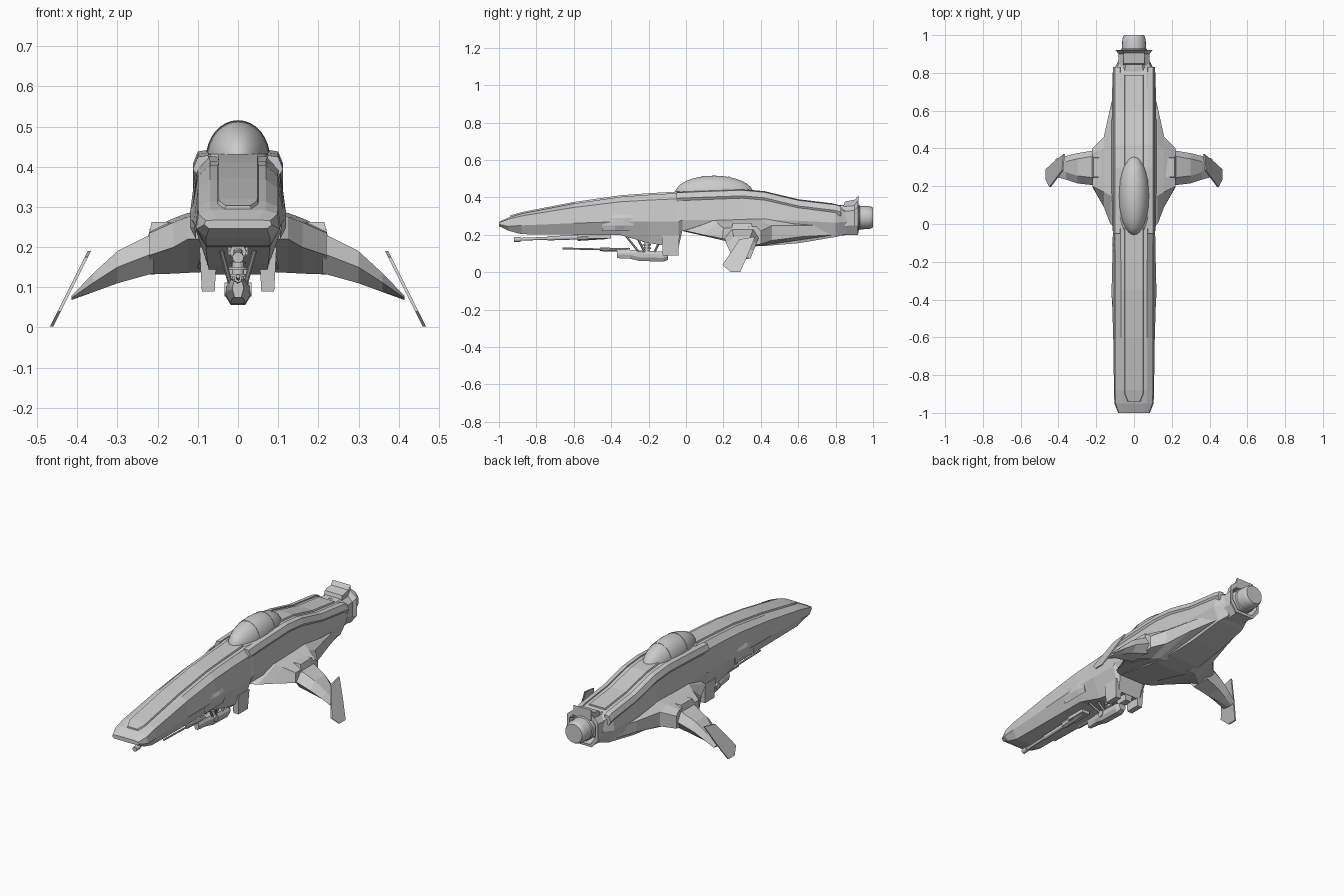
import bpy, bmesh, math
from mathutils import Vector

if "Cube" in bpy.data.objects:
    bpy.data.objects.remove(bpy.data.objects["Cube"])


def make(name, bm, mirror=False, smooth=False):
    bmesh.ops.recalc_face_normals(bm, faces=bm.faces[:])
    me = bpy.data.meshes.new(name)
    bm.to_mesh(me)
    bm.free()
    ob = bpy.data.objects.new(name, me)
    bpy.context.collection.objects.link(ob)
    if mirror:
        ob.modifiers.new("mirror", "MIRROR").use_mirror_merge = False
    if smooth:
        for o in bpy.context.selected_objects:
            o.select_set(False)
        ob.select_set(True)
        bpy.context.view_layer.objects.active = ob
        bpy.ops.object.shade_smooth_by_angle(angle=math.radians(35))
    return ob


def loft(name, rings, mirror=False, smooth=False, cap=True):
    """Skin a list of equally long closed rings."""
    bm = bmesh.new()
    vs = [[bm.verts.new(p) for p in r] for r in rings]
    n = len(vs[0])
    for a, b in zip(vs, vs[1:]):
        for i in range(n):
            j = (i + 1) % n
            bm.faces.new((a[i], a[j], b[j], b[i]))
    if cap:
        bm.faces.new(vs[0])
        bm.faces.new(vs[-1])
    return make(name, bm, mirror, smooth)


def sym(y, half):
    """Full ring in the xz plane from a right-hand half outline."""
    return [(x, y, z) for x, z in half] + [(-x, y, z) for x, z in reversed(half)]


def rod(name, a, b, r, r2=None, n=8, mirror=False):
    a, b = Vector(a), Vector(b)
    d = (b - a).normalized()
    u = d.orthogonal().normalized()
    v = d.cross(u)
    ring = lambda c, q: [c + q * (u * math.cos(t) + v * math.sin(t))
                         for t in (2 * math.pi * i / n for i in range(n))]
    return loft(name, [ring(a, r), ring(b, r if r2 is None else r2)], mirror, n > 8)


def box(name, x, y, z, mirror=False, taper=0.0):
    r = lambda zz, t: [(x[0] + t, y[0] + t, zz), (x[1] - t, y[0] + t, zz),
                       (x[1] - t, y[1] - t, zz), (x[0] + t, y[1] - t, zz)]
    return loft(name, [r(z[0], taper), r(z[1], 0)], mirror)


# Main hull: y, top z, side crease z, bottom z, half widths at top, crease, bottom
stations = [
    (-1.00, .268, .256, .246, .080, .084, .072),
    (-0.95, .292, .245, .222, .098, .104, .080),
    (-0.88, .313, .250, .203, .100, .106, .080),
    (-0.60, .367, .262, .200, .100, .110, .080),
    (-0.35, .403, .270, .198, .100, .118, .080),
    (-0.20, .414, .270, .155, .100, .115, .075),
    (-0.04, .423, .270, .132, .102, .112, .070),
    (-0.02, .425, .280, .220, .103, .115, .080),
    (0.30, .436, .280, .146, .104, .120, .100),
    (0.42, .425, .280, .140, .104, .120, .100),
    (0.60, .382, .275, .155, .104, .117, .090),
    (0.80, .358, .265, .188, .102, .114, .080),
    (0.86, .340, .270, .205, .075, .085, .060)]
loft("hull", [sym(y, [(wt - .03, zt), (wt, zt - .2 * (zt - zm)), (wm, zm), (wb, zb)])
              for y, zt, zm, zb, wt, wm, wb in stations])


def top(y):
    for a, b in zip(stations, stations[1:]):
        if a[0] <= y <= b[0]:
            return a[1] + (b[1] - a[1]) * (y - a[0]) / (b[0] - a[0])


# Raised deck spine along the top, and rails beside the rear half
deck_y = [-.94, -.9, -.88, -.6, -.35, -.2, -.04, .3, .42, .6, .79]
loft("deck_spine", [sym(y, [(w - .01, top(y) + .008), (w, top(y) - .02)])
                    for y, w in zip(deck_y, [.04, .057] + [.058] * 9)])
loft("deck_rail", [[(.068, y, top(y) - .03), (.074, y, top(y) + .006),
                    (.100, y, top(y) + .002), (.112, y, top(y) - .028), (.1, y, top(y) - .05)]
                   for y in (-.05, .1, .3, .42, .6, .8, .83)], mirror=True)

# Side panels at the swelling of the nose section
loft("side_panel", [[(.105, y, .22), (.105 + o, y, .25), (.105 + o, y, .29), (.105, y, .32)]
                    for y, o in ((-.45, .003), (-.38, .015), (-.33, .015), (-.28, .008))], mirror=True)

# Canopy, its sill and frame bands
for nm, scale, seg in (("canopy", (.08, .21, .096), 32), ("canopy_sill", (.09, .228, .026), 32)):
    bm = bmesh.new()
    bmesh.ops.create_uvsphere(bm, u_segments=seg, v_segments=16, radius=1)
    for v in bm.verts:
        v.co = Vector((v.co.x * scale[0], v.co.y * scale[1] + .15, v.co.z * scale[2] + .42))
    make(nm, bm, smooth=True)
for cy in (.09, .23):
    rings = []
    for y, k in ((cy - .005, .98), (cy - .005, 1.02), (cy + .005, 1.02), (cy + .005, .98)):
        s = k * math.sqrt(1 - ((y - .15) / .21) ** 2)
        rings.append([(.08 * s * math.cos(t), y, .42 + .096 * s * math.sin(t))
                      for t in (math.pi * i / 16 for i in range(17))])
    loft("canopy_band", rings, cap=False)

# Wing root blister, rings in yz stepping outward
roots = [
    (.08, [(-.02, .22), (.12, .285), (.42, .29), (.78, .25), (.80, .20), (.36, .138)]),
    (.125, [(.00, .22), (.15, .275), (.42, .285), (.62, .25), (.62, .19), (.36, .136)]),
    (.16, [(.09, .20), (.17, .262), (.40, .272), (.46, .25), (.46, .17), (.33, .134)]),
    (.22, [(.195, .18), (.20, .235), (.375, .245), (.40, .22), (.40, .15), (.28, .132)])]
loft("wing_root", [[(x, y, z) for y, z in r] for x, r in roots], mirror=True)

# Drooping wing, rings of leading edge, top, trailing edge, bottom
wings = [(.21, .205, .39, .235, .135), (.30, .215, .375, .19, .11),
         (.36, .235, .36, .135, .088), (.415, .25, .345, .078, .068)]
loft("wing", [[(x, a, (t + b) / 2), (x, a + .04, t), (x, c - .03, t),
               (x, c, (t + b) / 2), (x, c - .03, b), (x, a + .04, b)]
              for x, a, c, t, b in wings], mirror=True)
box("wing_hinge_cover", (.13, .215), (.25, .35), (.22, .262), True, -.01)

# Canted wingtip fin
fin = [(.37, .19), (.285, .175), (.195, .04), (.235, .002), (.29, .002), (.33, .09)]
loft("wingtip_fin", [[(.37 + (.19 - z) * .5 + o, y, z) for y, z in fin] for o in (-.004, .004)],
     mirror=True)

# Flared engine collar: half width, bottom z, top z
collar = [(.80, .085, .195, .355), (.90, .082, .20, .365), (.92, .097, .20, .385),
          (.922, .082, .215, .365), (.86, .068, .225, .35)]
loft("engine_collar", [sym(y, [(w * .55, t), (w, t - .035), (w, b + .05), (w * .6, b)])
                       for y, w, b, t in collar])
loft("collar_crest", [[(w, .84, .35), (w, .85, .378), (w, .905, .388), (w, .922, .41), (w, .922, .35)]
                      for w in (-.055, .055)])

# Round exhaust nozzle
nozzle = [(.82, .068), (.925, .068), (.93, .063), (.975, .062), (.99, .058), (1.0, .052)]
loft("exhaust_nozzle", [[(r * math.cos(t), y, .292 + r * math.sin(t))
                         for t in (2 * math.pi * i / 28 for i in range(28))] for y, r in nozzle],
     smooth=True)

# Upper nose gun
rod("nose_gun_barrel", (0, -.91, .175), (0, -.55, .188), .008, n=12)
rod("nose_gun_muzzle", (0, -.92, .174), (0, -.885, .176), .014, n=12)
rod("nose_gun_sleeve", (0, -.74, .181), (0, -.56, .187), .012, n=12)
rod("nose_gun_body", (0, -.58, .188), (0, -.42, .198), .021, n=8)
box("nose_gun_mount", (-.025, .025), (-.52, -.4), (.18, .21))

# Lower turret gun and its cradle
rod("turret_gun_barrel", (0, -.66, .127), (0, -.3, .118), .005, n=10)
rod("turret_gun_sleeve", (0, -.46, .122), (0, -.3, .118), .010, n=10)
loft("turret_body", [sym(y, [(w * .7, t), (w, t - .015), (w, b + .02), (w * .6, b)])
                     for y, w, t, b in ((-.37, .014, .115, .075), (-.30, .024, .12, .072),
                                        (-.25, .03, .115, .06), (-.12, .03, .11, .056),
                                        (-.095, .022, .1, .066))])
rod("turret_pivot", (-.034, -.24, .095), (.034, -.24, .095), .018, n=12)
for y0, y1 in ((-.33, -.25), (-.27, -.22), (-.12, -.17)):
    rod("turret_strut", (.045, y0, .205), (.018, y1, .105), .006, n=6, mirror=True)
rod("turret_column", (0, -.21, .2), (0, -.21, .1), .016, n=12)
for i in range(4):
    z = .125 + i * .018
    rod("column_ring", (0, -.21, z), (0, -.21, z + .008), .024, n=12)

# Chin pods and rear cradle link under the nose section
box("chin_pod", (.052, .096), (-.13, -.035), (.09, .2), True, .006)
box("cradle_link", (-.025, .025), (-.12, -.04), (.1, .16), False, .006)
